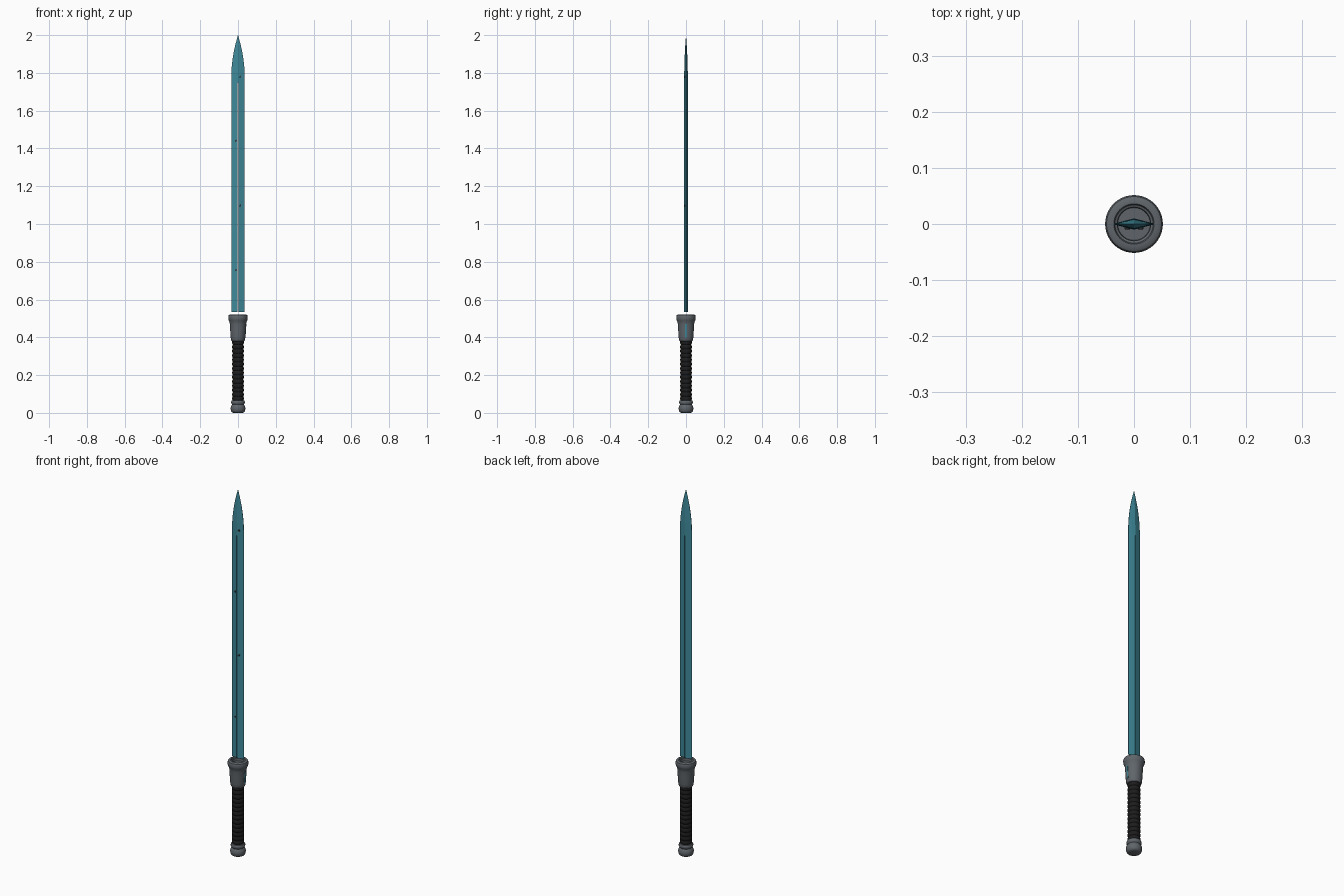
import bpy, bmesh, math

if "Cube" in bpy.data.objects:
    bpy.data.objects.remove(bpy.data.objects["Cube"])


def material(name, rgb):
    m = bpy.data.materials.new(name)
    m.diffuse_color = (*rgb, 1)
    m.use_nodes = True
    m.node_tree.nodes["Principled BSDF"].inputs["Base Color"].default_value = m.diffuse_color
    return m


TEAL = material("blade teal", (0.05, 0.25, 0.32))
GREY = material("gunmetal grey", (0.115, 0.13, 0.145))
BLACK = material("grip black", (0.012, 0.012, 0.013))
DARK = material("dark stud", (0.03, 0.035, 0.04))


def finish(bm, name, mat, smooth=True):
    bmesh.ops.recalc_face_normals(bm, faces=bm.faces)
    me = bpy.data.meshes.new(name)
    bm.to_mesh(me)
    bm.free()
    me.materials.append(mat)
    ob = bpy.data.objects.new(name, me)
    bpy.context.collection.objects.link(ob)
    if smooth:
        bpy.ops.object.select_all(action='DESELECT')
        ob.select_set(True)
        bpy.context.view_layer.objects.active = ob
        bpy.ops.object.shade_smooth_by_angle(angle=math.radians(35))
    return ob


def loft(bm, rings):
    loops = [[bm.verts.new(p) for p in r] for r in rings]
    n = len(loops[0])
    for a, b in zip(loops, loops[1:]):
        for i in range(n):
            j = (i + 1) % n
            bm.faces.new((a[i], a[j], b[j], b[i]))
    bm.faces.new(loops[0])
    bm.faces.new(loops[-1])


def lathe(name, profile, mat, n=40):
    bm = bmesh.new()
    loft(bm, [[(r * math.cos(2 * math.pi * i / n), r * math.sin(2 * math.pi * i / n), z)
               for i in range(n)] for r, z in profile])
    return finish(bm, name, mat)


# pommel
lathe("pommel", [(.024, 0), (.032, .003), (.037, .010), (.039, .022), (.038, .032),
                 (.034, .040), (.031, .044), (.033, .047), (.036, .052), (.036, .060),
                 (.033, .065), (.028, .067)], GREY)

# ribbed grip
grip = []
ribs, z0, z1 = 14, .064, .384
for k in range(ribs):
    for s in range(6):
        t = s / 6
        grip.append((.0275 + .0035 * math.sin(math.pi * t) ** .6, z0 + (z1 - z0) * (k + t) / ribs))
grip.append((.0275, z1))
lathe("grip", grip, BLACK)

# flared collar with a recessed mouth
lathe("collar", [(.029, .378), (.034, .380), (.037, .386), (.039, .400), (.0415, .440),
                 (.043, .470), (.045, .482), (.049, .490), (.0515, .498), (.0515, .510),
                 (.049, .517), (.044, .520), (.036, .520), (.034, .515), (.030, .513),
                 (.029, .500)], GREY)

# accent strip on the right of the collar
bm = bmesh.new()
loft(bm, [[(r - .006, -.004, z), (r, -.004, z), (r, .004, z), (r - .006, .004, z)]
          for r, z in ((.040, .400), (.0425, .440), (.0445, .470))])
finish(bm, "collar_strip", TEAL, False)

# blade: two mirrored halves with a narrow slit between them
def half_width(z):
    if z < 1.78:
        return .0355
    t = (z - 1.78) / .22
    return .0355 * max(1 - t ** 1.9, .012)


SLIT_END = 1.75
zs = [.533, SLIT_END - .001, SLIT_END] + [1.78 + .22 * i / 12 for i in range(13)]
for side, name in ((-1, "blade_left"), (1, "blade_right")):
    bm = bmesh.new()
    rings = []
    for z in zs:
        w = half_width(z)
        th = .0095 * w / .0355
        inner = .002 if z < SLIT_END else 0
        mid, mt = .5 * w, .58 * th
        rings.append([(side * inner, -th, z), (side * mid, -mt, z), (side * w, -.0008 * w / .0355, z),
                      (side * w, .0008 * w / .0355, z), (side * mid, mt, z), (side * inner, th, z)])
    loft(bm, rings)
    finish(bm, name, TEAL, False)

# small studs on the front of the blade
for k, (x, z) in enumerate(((-.012, .755), (.012, 1.097), (-.012, 1.44), (.012, 1.78))):
    bm = bmesh.new()
    n = 12
    loft(bm, [[(x + r * math.cos(2 * math.pi * i / n), y, z + r * math.sin(2 * math.pi * i / n))
               for i in range(n)] for r, y in ((.005, -.004), (.005, -.009), (.0035, -.010))])
    finish(bm, f"stud_{k + 1}", DARK)
